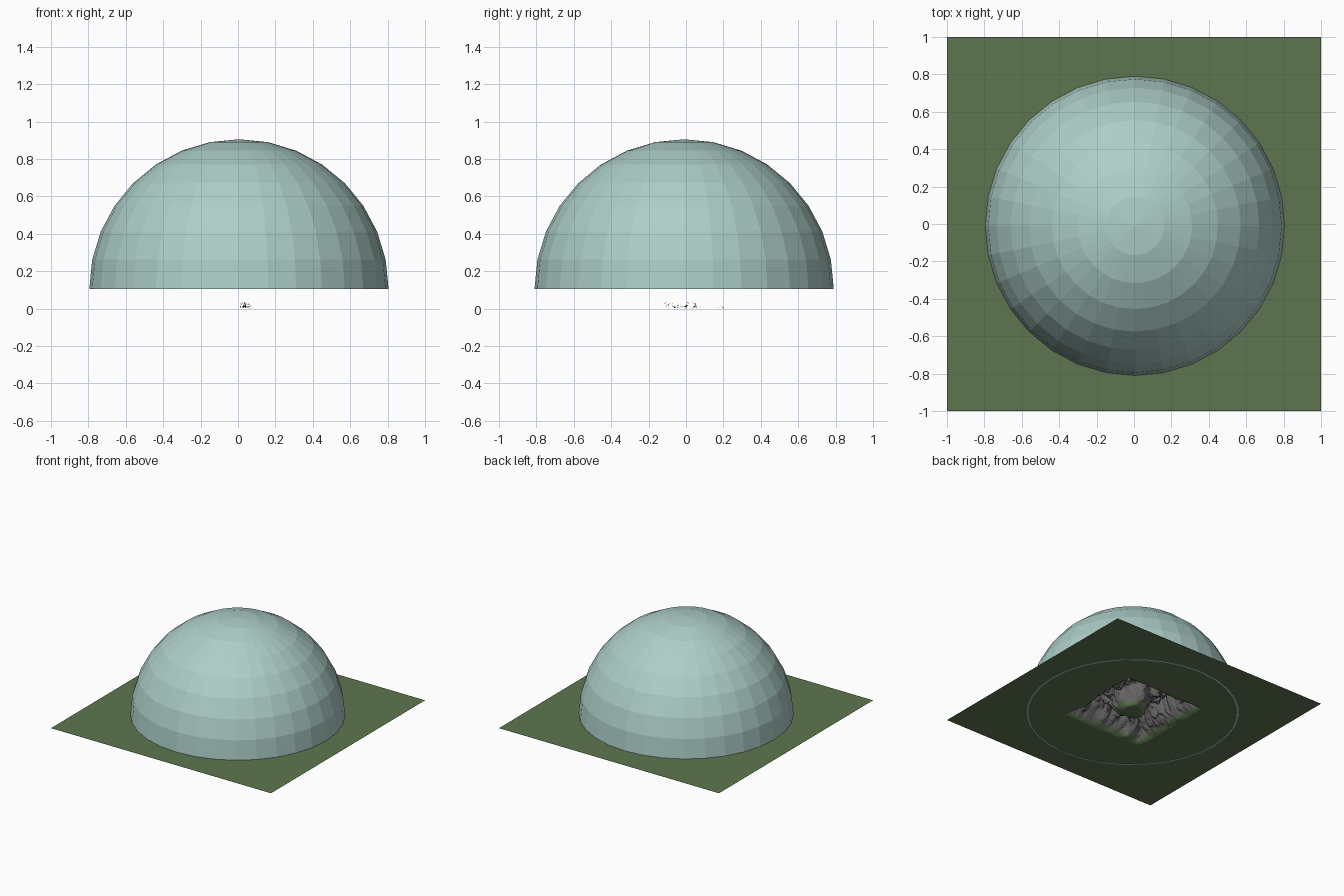
import bpy, bmesh, math, random
from mathutils import Vector, noise

if "Cube" in bpy.data.objects:
    bpy.data.objects.remove(bpy.data.objects["Cube"])

random.seed(4)
GROUND = 0.105
HALF = 0.38


def material(name, color):
    m = bpy.data.materials.new(name)
    m.diffuse_color = (*color, 1)
    m.use_nodes = True
    m.node_tree.nodes["Principled BSDF"].inputs["Base Color"].default_value = m.diffuse_color
    return m


grass = material("grass", (0.11, 0.18, 0.08))
rock = material("rock", (0.14, 0.13, 0.13))
snow = material("pale_rock", (0.40, 0.39, 0.40))
glass = material("dome_glass", (0.42, 0.62, 0.58))
leaf = material("foliage", (0.03, 0.06, 0.02))


def add_object(name, bm, mats):
    me = bpy.data.meshes.new(name)
    bm.to_mesh(me)
    bm.free()
    ob = bpy.data.objects.new(name, me)
    bpy.context.collection.objects.link(ob)
    for m in mats:
        me.materials.append(m)
    return ob


# Flat ground: square frame around the mountain area
bm = bmesh.new()
rings = [[bm.verts.new((sx * r, sy * r, GROUND))
          for sx, sy in ((-1, -1), (1, -1), (1, 1), (-1, 1))] for r in (1, HALF)]
for i in range(4):
    j = (i + 1) % 4
    bm.faces.new((rings[0][i], rings[0][j], rings[1][j], rings[1][i]))
add_object("ground", bm, [grass])


# Mountains: ring of ridges around a low green valley
def smooth(a, b, v):
    t = max(0, min(1, (v - a) / (b - a)))
    return t * t * (3 - 2 * t)


def height(x, y):
    r = math.hypot(x, y)
    edge = smooth(0, 0.17, HALF - max(abs(x), abs(y)))
    valley = smooth(0.07, 0.2, r + 0.04 * noise.noise((x * 9, y * 9, 7)))
    ridge, amp, freq = 0, 1, 5
    for k in range(4):
        ridge += amp * (1 - abs(noise.noise((x * freq + 3, y * freq, k * 5.1))) * 1.7)
        amp, freq = amp * 0.45, freq * 2.1
    return edge * valley * 0.13 * max(0.1, ridge)


bm = bmesh.new()
bmesh.ops.create_grid(bm, x_segments=84, y_segments=84, size=HALF)
for v in bm.verts:
    v.co.z = GROUND + height(v.co.x, v.co.y)
for f in bm.faces:
    h = f.calc_center_median().z - GROUND + random.uniform(-0.01, 0.01)
    f.material_index = 0 if h < 0.03 else 1 if h < 0.18 else 2
add_object("mountains", bm, [grass, rock, snow])

# Dome: lower half of the sphere removed, thin shell
bm = bmesh.new()
bmesh.ops.create_uvsphere(bm, u_segments=32, v_segments=16, radius=0.8)
bmesh.ops.delete(bm, geom=[v for v in bm.verts if v.co.z < -0.01], context='VERTS')
dome = add_object("dome", bm, [glass])
dome.location = (0.005, -0.01, GROUND)
shell = dome.modifiers.new("shell", 'SOLIDIFY')
shell.thickness = 0.012
shell.offset = -1

# Tiny foliage clumps under the valley
bm = bmesh.new()
clumps = [(0.02, -0.10, 0.012), (0.035, -0.06, 0.012), (0.05, -0.03, 0.014),
          (0.03, 0.0, 0.014), (0.045, 0.045, 0.015), (0.06, 0.08, 0.005),
          (0.02, 0.17, 0.006), (0.03, 0.195, 0.006)]
for x, y, size in clumps:
    z = 0.03 if size > 0.01 else 0.02
    for _ in range(9):
        p = Vector((x, y, z)) + Vector([random.uniform(-size, size) for _ in range(3)])
        pts = [p + Vector([random.uniform(-1, 1) for _ in range(3)]) * size * 0.5
               for _ in range(3)]
        bm.faces.new([bm.verts.new(q) for q in pts])
low = min(v.co.z for v in bm.verts)
for v in bm.verts:
    v.co.z -= low
add_object("foliage", bm, [leaf])
